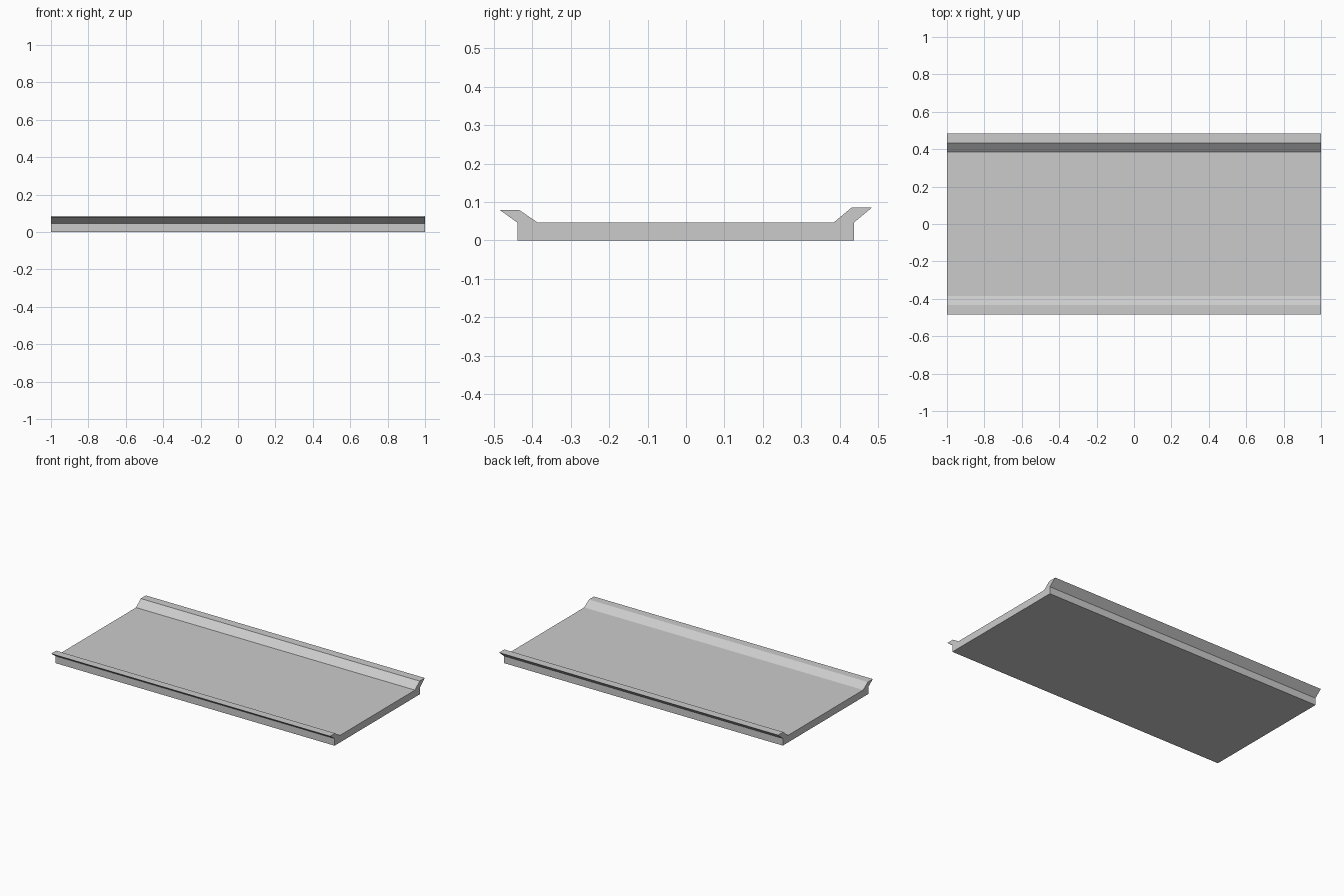
import bpy, bmesh

if "Cube" in bpy.data.objects:
    bpy.data.objects.remove(bpy.data.objects["Cube"])

# Tray cross-section in (y, z): flat base with a flared lip on each long side
PROFILE = [
    (-0.439, 0.0), (0.437, 0.0), (0.437, 0.046),
    (0.485, 0.086), (0.432, 0.086), (0.384, 0.046),
    (-0.386, 0.046), (-0.434, 0.079), (-0.485, 0.079), (-0.439, 0.046),
]

# Extrude the section along x
bm = bmesh.new()
end = bm.faces.new([bm.verts.new((-1, y, z)) for y, z in PROFILE])
side = bmesh.ops.extrude_face_region(bm, geom=[end], use_keep_orig=True)
verts = [g for g in side["geom"] if isinstance(g, bmesh.types.BMVert)]
bmesh.ops.translate(bm, verts=verts, vec=(2, 0, 0))
bmesh.ops.recalc_face_normals(bm, faces=bm.faces)

mesh = bpy.data.meshes.new("flanged_tray")
bm.to_mesh(mesh)
bm.free()
tray = bpy.data.objects.new("flanged_tray", mesh)
bpy.context.collection.objects.link(tray)
